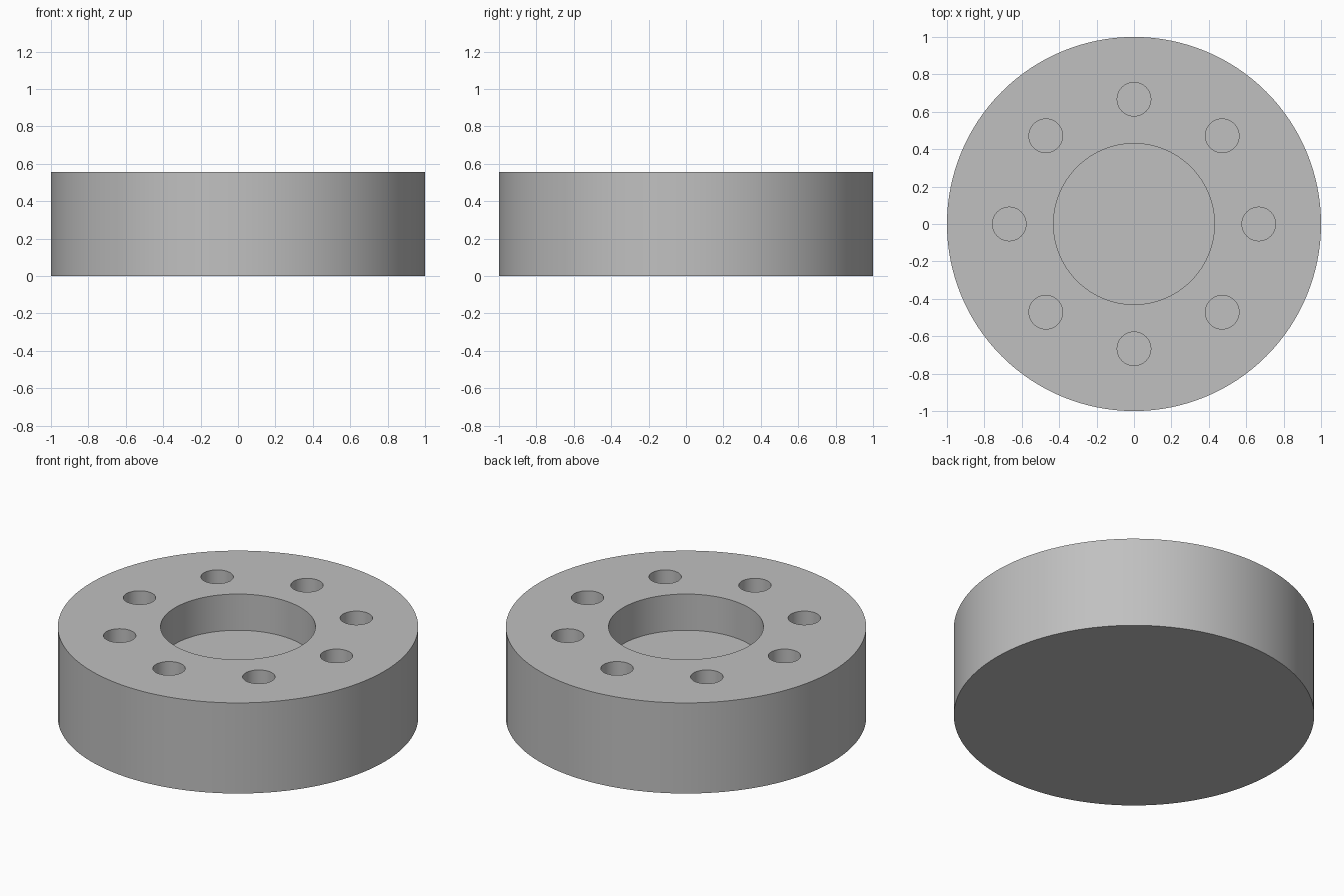
import bpy
from math import cos, sin, pi, radians

old = bpy.data.objects.get("Cube")
if old:
    bpy.data.objects.remove(old, do_unlink=True)

HEIGHT = 0.555
POCKET_DEPTH = 0.222
BOLT_CIRCLE = 0.667
HOLE_COUNT = 8

grey = bpy.data.materials.new("plain grey")
grey.use_nodes = True
colour = (0.53, 0.53, 0.53, 1)
grey.diffuse_color = colour
grey.node_tree.nodes["Principled BSDF"].inputs["Base Color"].default_value = colour


def cylinder(name, radius, bottom, top, sides, x=0, y=0):
    bpy.ops.mesh.primitive_cylinder_add(
        vertices=sides, radius=radius, depth=top - bottom,
        location=(x, y, (bottom + top) / 2))
    part = bpy.context.object
    part.name = name
    part.data.materials.append(grey)
    return part


# Solid disc
disc = cylinder("flange_disc", 1, 0, HEIGHT, 128)

# Cutters: round centre pocket and ring of blind holes
floor = HEIGHT - POCKET_DEPTH
cutters = [cylinder("centre_pocket_cutter", 0.43, floor, HEIGHT + 0.1, 96)]
for i in range(HOLE_COUNT):
    angle = 2 * pi * i / HOLE_COUNT
    cutters.append(cylinder(f"bolt_hole_cutter_{i + 1}", 0.09, floor, HEIGHT + 0.1, 48,
                            BOLT_CIRCLE * cos(angle), BOLT_CIRCLE * sin(angle)))

# Cut the disc, then drop the cutters
bpy.context.view_layer.objects.active = disc
for cutter in cutters:
    cutter.hide_render = True
    cut = disc.modifiers.new(cutter.name, "BOOLEAN")
    cut.operation = "DIFFERENCE"
    cut.solver = "EXACT"
    cut.object = cutter
    bpy.ops.object.modifier_apply(modifier=cut.name)
    bpy.data.objects.remove(cutter, do_unlink=True)

# Smooth round walls, crisp rims
bpy.ops.object.select_all(action="DESELECT")
disc.select_set(True)
bpy.ops.object.shade_smooth_by_angle(angle=radians(30))
